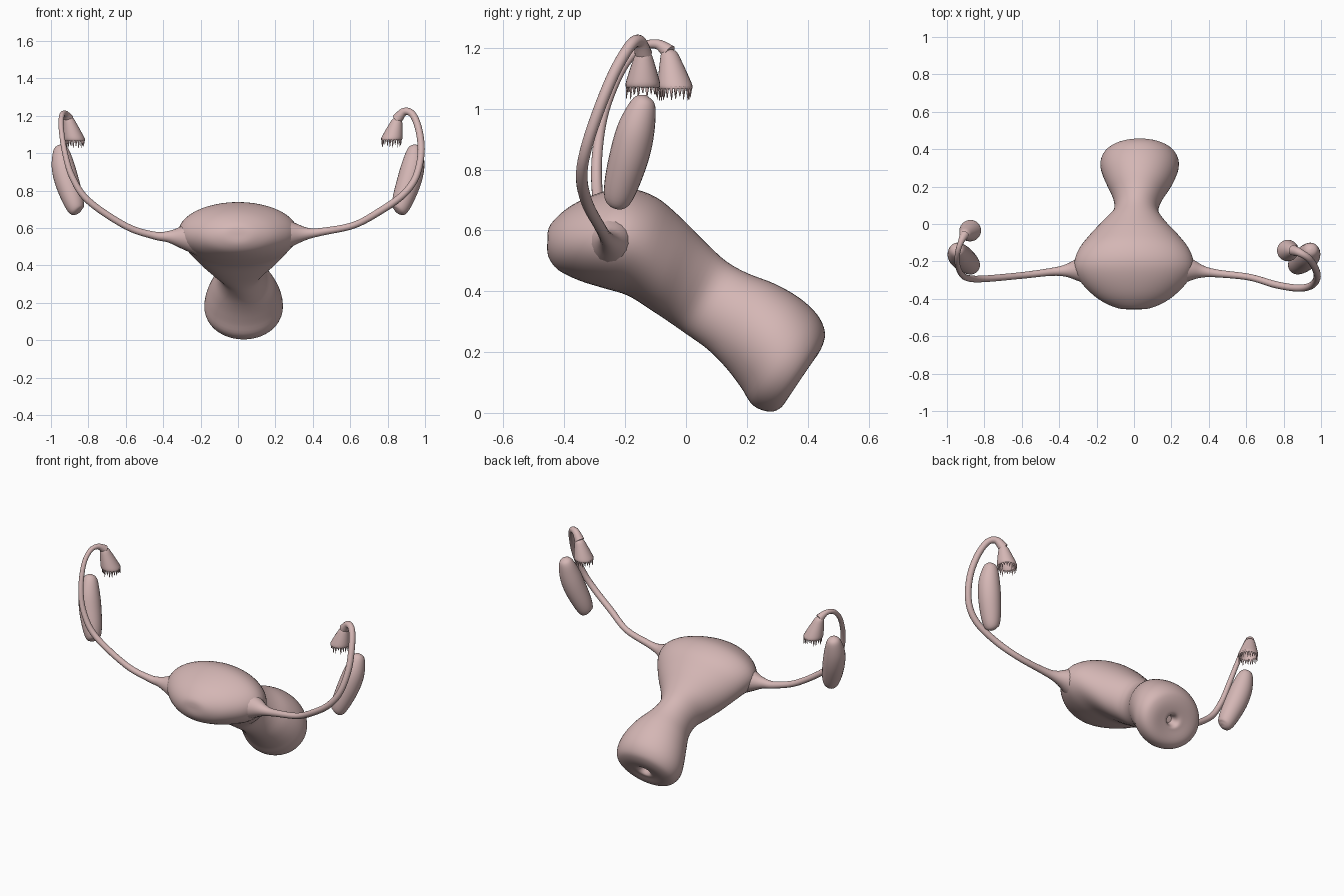
import bpy, bmesh, math, random
from mathutils import Vector

random.seed(4)
if "Cube" in bpy.data.objects:
    bpy.data.objects.remove(bpy.data.objects["Cube"])

pink = bpy.data.materials.new("dusty_pink")
colour = (0.66, 0.47, 0.46, 1)
pink.diffuse_color = colour
pink.use_nodes = True
pink.node_tree.nodes["Principled BSDF"].inputs["Base Color"].default_value = colour


def finish(name, bm):
    bmesh.ops.recalc_face_normals(bm, faces=bm.faces)
    mesh = bpy.data.meshes.new(name)
    bm.to_mesh(mesh)
    bm.free()
    mesh.materials.append(pink)
    obj = bpy.data.objects.new(name, mesh)
    bpy.context.collection.objects.link(obj)
    bpy.ops.object.select_all(action='DESELECT')
    obj.select_set(True)
    bpy.context.view_layer.objects.active = obj
    bpy.ops.object.shade_smooth_by_angle(angle=math.radians(50))
    return obj


def spline(rows, steps):
    """Smooth interpolation through rows of numbers."""
    out = []
    for i in range(len(rows) - 1):
        a, b, c, d = (rows[max(0, min(len(rows) - 1, i + k))] for k in (-1, 0, 1, 2))
        for s in range(steps):
            t = s / steps
            out.append([q + 0.5 * t * (r - p + t * (2 * p - 5 * q + 4 * r - w
                        + t * (3 * (q - r) + w - p)))
                        for p, q, r, w in zip(a, b, c, d)])
    out.append(list(rows[-1]))
    return out


def loft(bm, rings):
    """Skin a list of point rings and cap both ends."""
    rows = [[bm.verts.new(p) for p in ring] for ring in rings]
    n = len(rows[0])
    for r0, r1 in zip(rows, rows[1:]):
        for j in range(n):
            k = (j + 1) % n
            bm.faces.new((r0[j], r0[k], r1[k], r1[j]))
    bm.faces.new(rows[0][::-1])
    bm.faces.new(rows[-1])


def circle(centre, u, v, n):
    return [centre + u * math.cos(2 * math.pi * j / n) + v * math.sin(2 * math.pi * j / n)
            for j in range(n)]


def sweep(name, path, steps=6, n=16):
    """Round tube along (x, y, z, radius) points."""
    pts = spline(path, steps)
    pos = [Vector(p[:3]) for p in pts]
    u = Vector((0.1, 1, 0.2))
    rings = []
    for i, p in enumerate(pos):
        t = (pos[min(i + 1, len(pos) - 1)] - pos[max(i - 1, 0)]).normalized()
        u = (u - t * u.dot(t)).normalized()
        r = max(pts[i][3], 0.001)
        rings.append(circle(p, u * r, t.cross(u) * r, n))
    bm = bmesh.new()
    loft(bm, rings)
    return finish(name, bm)


# Main body and neck: upper y, z, lower y, z, half width, centre x
sections = [
    (-.456, .575, -.456, .565, .01, 0), (-.445, .62, -.453, .515, .09, 0),
    (-.38, .68, -.42, .47, .19, 0), (-.28, .725, -.35, .435, .28, 0),
    (-.19, .738, -.27, .41, .32, 0), (-.1, .71, -.19, .385, .30, 0),
    (-.02, .645, -.11, .335, .24, 0), (.06, .565, -.05, .295, .17, 0),
    (.13, .5, 0, .26, .12, .01), (.2, .46, .07, .21, .13, .02),
    (.29, .425, .13, .15, .17, .028), (.37, .38, .18, .085, .2, .03),
    (.43, .325, .22, .025, .21, .03), (.456, .27, .275, .004, .19, .03),
    (.45, .225, .315, .02, .145, .03), (.425, .18, .345, .07, .08, .03),
    (.395, .155, .355, .095, .04, .03), (.35, .17, .33, .135, .02, .03)]
rings = []
for yu, zu, yl, zl, w, cx in spline(sections, 4):
    mid = Vector((cx, (yu + yl) / 2, (zu + zl) / 2))
    rings.append(circle(mid, Vector((w, 0, 0)), Vector((0, (yu - yl) / 2, (zu - zl) / 2)), 48))
bm = bmesh.new()
loft(bm, rings)
finish("body_and_neck", bm)

# Side tubes, flared where they leave the body
sweep("right_tube", [
    (-.22, -.24, .55, .1), (-.3, -.245, .55, .062), (-.37, -.25, .553, .032),
    (-.45, -.257, .56, .021), (-.6, -.275, .61, .018), (-.8, -.293, .745, .018),
    (-.885, -.29, .87, .017), (-.925, -.265, 1.0, .015), (-.945, -.21, 1.13, .014),
    (-.942, -.15, 1.2, .014), (-.925, -.095, 1.212, .016), (-.905, -.055, 1.185, .026)])
sweep("left_tube", [
    (.22, -.24, .565, .1), (.3, -.245, .568, .062), (.37, -.255, .57, .032),
    (.45, -.265, .58, .021), (.62, -.285, .615, .018), (.76, -.325, .69, .019),
    (.88, -.343, .775, .019), (.95, -.328, .87, .019), (.979, -.285, 1.0, .019),
    (.968, -.235, 1.12, .019), (.935, -.185, 1.205, .019), (.89, -.155, 1.222, .021),
    (.85, -.14, 1.18, .029)])


def funnel(name, top, base):
    """Hollow bell with a ragged fringe along its rim."""
    top, base = Vector(top), Vector(base)
    profile = [(-.08, .012), (0, .026), (.3, .038), (.65, .05), (.9, .057), (1, .054),
               (.95, .046), (.6, .036), (.3, .02)]
    bm = bmesh.new()
    loft(bm, [circle(top.lerp(base, t), Vector((r, 0, 0)), Vector((0, r, 0)), 24)
              for t, r in spline(profile, 3)])
    count = 22
    for i in range(count):
        a = 2 * math.pi * i / count
        out = Vector((math.cos(a), math.sin(a), 0))
        side = Vector((-out.y, out.x, 0)) * .0075
        length = random.uniform(.015, .04)
        root = base + out * .051 + Vector((0, 0, .008))
        tip = base + out * random.uniform(.046, .055) - Vector((0, 0, length))
        loft(bm, [circle(root, side, out * .005, 6), circle(tip, side * .15, out * .001, 6)])
    finish(name, bm)


funnel("right_funnel", (-.905, -.055, 1.185), (-.873, -.034, 1.065))
funnel("left_funnel", (.85, -.14, 1.18), (.82, -.142, 1.07))

# Bean-shaped glands beside the funnels
bean = [(.853, -.232, .68, .001), (.857, -.23, .685, .026), (.866, -.225, .702, .045),
        (.885, -.21, .76, .058), (.915, -.185, .85, .065), (.935, -.165, .93, .062),
        (.944, -.145, 1.0, .047), (.945, -.136, 1.033, .03), (.945, -.132, 1.045, .001)]
for side, s in (("left", 1), ("right", -1)):
    sweep(side + "_gland", [(s * x, y, z, r) for x, y, z, r in bean], 4, 24)
